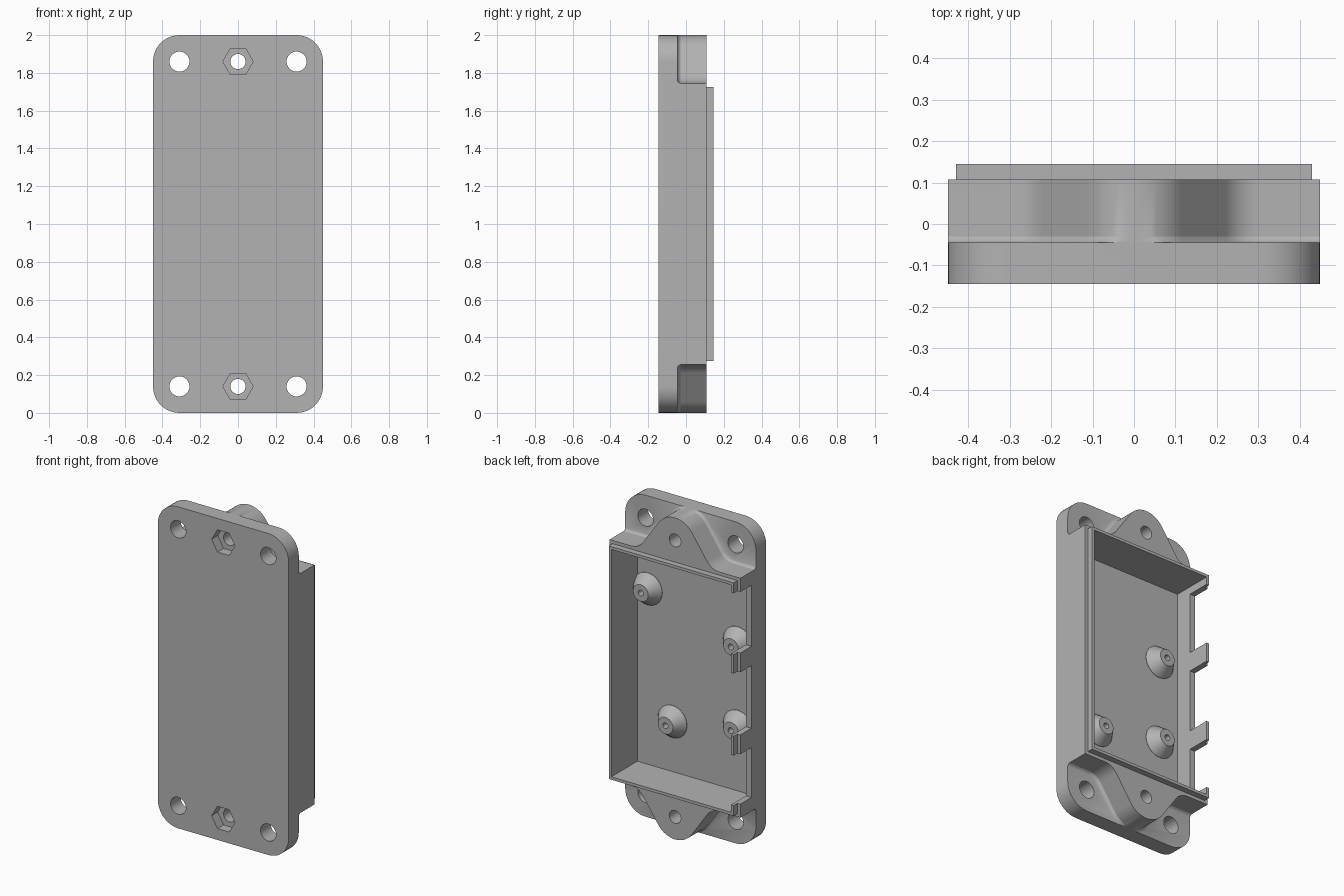
import bpy, bmesh
from math import sin, cos, pi, radians

cube = bpy.data.objects.get("Cube")
if cube:
    bpy.data.objects.remove(cube, do_unlink=True)

grey = bpy.data.materials.new("matte_grey")
grey.use_nodes = True
colour = (0.45, 0.45, 0.45, 1)
grey.diffuse_color = colour
grey.node_tree.nodes["Principled BSDF"].inputs["Base Color"].default_value = colour


def loft(name, rings):
    """Closed solid through (outline, y) rings; outlines are (x, z) points."""
    bm = bmesh.new()
    loops = [[bm.verts.new((x, y, z)) for x, z in pts] for pts, y in rings]
    for a, b in zip(loops, loops[1:]):
        for i in range(len(a)):
            j = (i + 1) % len(a)
            bm.faces.new((a[i], a[j], b[j], b[i]))
    bm.faces.new(loops[0])
    bm.faces.new(loops[-1])
    bmesh.ops.recalc_face_normals(bm, faces=bm.faces)
    mesh = bpy.data.meshes.new(name)
    bm.to_mesh(mesh)
    bm.free()
    obj = bpy.data.objects.new(name, mesh)
    bpy.context.collection.objects.link(obj)
    mesh.materials.append(grey)
    return obj


def circle(x, z, r, n=32):
    return [(x + r * cos(2 * pi * i / n), z + r * sin(2 * pi * i / n)) for i in range(n)]


def box(name, x0, x1, y0, y1, z0, z1):
    outline = [(x0, z0), (x1, z0), (x1, z1), (x0, z1)]
    return loft(name, [(outline, y0), (outline, y1)])


def drill(x, z, r, y0=-0.3, y1=0.3, n=32):
    outline = circle(x, z, r, n)
    return loft("cutter", [(outline, y0), (outline, y1)])


def combine(target, tool, operation):
    tool.hide_render = True
    mod = target.modifiers.new("combine", 'BOOLEAN')
    mod.operation, mod.solver, mod.object = operation, 'EXACT', tool
    bpy.context.view_layer.objects.active = target
    bpy.ops.object.modifier_apply(modifier=mod.name)
    bpy.data.objects.remove(tool, do_unlink=True)


def smooth(obj):
    bpy.ops.object.select_all(action='DESELECT')
    obj.select_set(True)
    bpy.context.view_layer.objects.active = obj
    bpy.ops.object.shade_smooth_by_angle(angle=radians(30))


# Rounded back plate
W, R = 0.45, 0.14
plate = []
for k, (cx, cz) in enumerate([(W - R, 2 - R), (R - W, 2 - R), (R - W, R), (W - R, R)]):
    for i in range(11):
        a = (k + i / 10) * pi / 2
        plate.append((cx + R * cos(a), cz + R * sin(a)))
housing = loft("housing", [(plate, -0.145), (plate, -0.045)])

# Box walls with a stepped lip
combine(housing, box("walls", -W, W, -0.1, 0.108, 0.255, 1.745), 'UNION')
combine(housing, box("lip", -0.43, 0.43, 0.0, 0.145, 0.275, 1.725), 'UNION')


# Bell-shaped screw bosses with a small fillet where they meet the plate
def bell(d, flip):
    slope, base, top_z = radians(55), 1.745 + d, 1.86
    r, f = 0.14 + d, 0.1 - d
    half = [(r * sin(slope * i / 10), top_z + r * cos(slope * i / 10)) for i in range(11)]
    x1, z1 = half[-1]
    z2 = base + f * (1 - cos(slope))
    x2 = x1 + (z1 - z2) * cos(slope) / sin(slope)
    for i in range(9):
        a = slope * (1 - i / 8)
        half.append((x2 + f * (sin(slope) - sin(a)), base + f * (1 - cos(a))))
    half += [(W, base), (W, 1.72)]
    pts = [(-x, z) for x, z in reversed(half[1:])] + half
    pts = [(x, min(z, 2)) for x, z in pts]
    return [(x, 2 - z) for x, z in pts] if flip else pts


for flip in (False, True):
    steps = [(0.015, -0.07), (0.015, -0.045), (0.006, -0.04), (0, -0.03), (0, 0.108)]
    boss = loft("boss", [(bell(d, flip), y) for d, y in steps])
    combine(housing, boss, 'UNION')

# Pocket and the openings in the right wall
combine(housing, box("cutter", -0.412, 0.412, -0.11, 0.3, 0.293, 1.707), 'DIFFERENCE')
for z0, z1 in [(0.34, 0.65), (0.77, 1.16), (1.28, 1.66)]:
    combine(housing, box("cutter", -0.6, -0.35, 0.0, 0.3, z0, z1), 'DIFFERENCE')

# Screw holes and hexagonal nut recesses
for z in (0.14, 1.86):
    for x in (-0.31, 0.31):
        combine(housing, drill(x, z, 0.053), 'DIFFERENCE')
    combine(housing, drill(0, z, 0.04), 'DIFFERENCE')
    combine(housing, drill(0, z, 0.08, -0.3, -0.085, 6), 'DIFFERENCE')
smooth(housing)

# Conical circuit board standoffs
for n, (x, z) in enumerate([(-0.28, 1.215), (-0.28, 0.695), (0.17, 0.605), (0.34, 1.385)]):
    post = loft("standoff_%d" % (n + 1),
                [(circle(x, z, 0.1), -0.115), (circle(x, z, 0.1), -0.108),
                 (circle(x, z, 0.052), -0.04)])
    combine(post, drill(x, z, 0.018, -0.1, 0.1, 20), 'DIFFERENCE')
    smooth(post)
